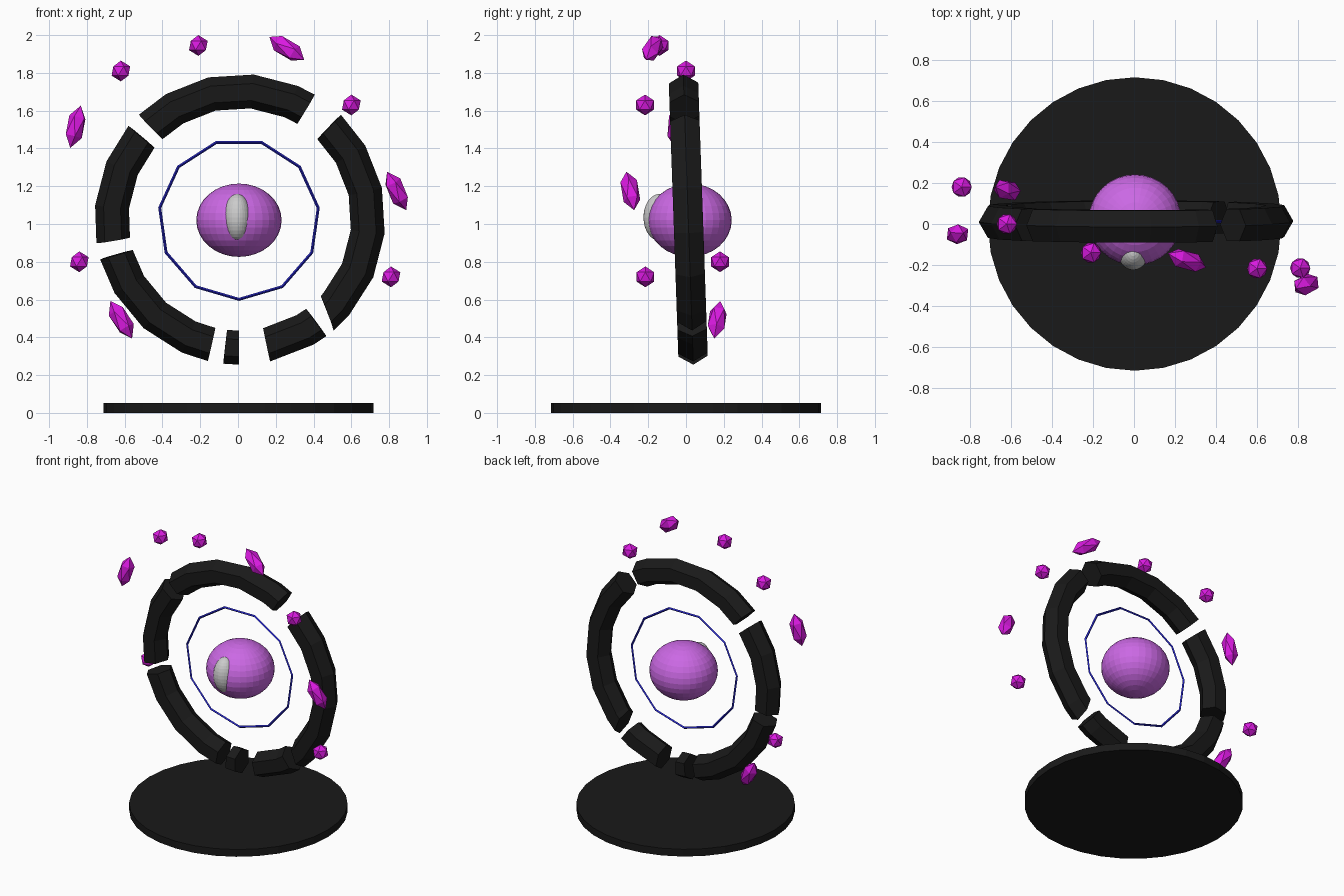
import bpy, bmesh, math
from mathutils import Vector, Matrix

if "Cube" in bpy.data.objects:
    bpy.data.objects.remove(bpy.data.objects["Cube"])


def mat(name, rgb):
    m = bpy.data.materials.new(name)
    m.diffuse_color = (*rgb, 1)
    m.use_nodes = True
    m.node_tree.nodes["Principled BSDF"].inputs["Base Color"].default_value = m.diffuse_color
    return m


black = mat("black", (0.01, 0.01, 0.01))
blue = mat("blue", (0.02, 0.02, 0.6))
purple = mat("purple", (0.6, 0.14, 0.78))
magenta = mat("magenta", (0.7, 0.01, 0.75))


def finish(name, bm, material=None):
    bmesh.ops.recalc_face_normals(bm, faces=bm.faces)
    me = bpy.data.meshes.new(name)
    bm.to_mesh(me)
    bm.free()
    ob = bpy.data.objects.new(name, me)
    bpy.context.collection.objects.link(ob)
    if material:
        me.materials.append(material)
    return ob


def tube(name, angles, R, r, sides, material, closed=False, skew=0):
    """Sweep a polygon section round the y axis through the given angles (degrees)."""
    bm = bmesh.new()
    rings = []
    for i, a in enumerate(angles):
        ring = []
        for k in range(sides):
            t = 2 * math.pi * k / sides
            s = skew * math.cos(t) if i == 0 else 0   # slanted first end
            q = math.radians(a + s)
            d = R + r * math.cos(t)
            ring.append(bm.verts.new((d * math.cos(q), r * math.sin(t), d * math.sin(q))))
        rings.append(ring)
    n = len(rings)
    for i in range(n if closed else n - 1):
        p, q = rings[i], rings[(i + 1) % n]
        for k in range(sides):
            j = (k + 1) % sides
            bm.faces.new((p[k], p[j], q[j], q[k]))
    if not closed:
        bm.faces.new(rings[0])
        bm.faces.new(rings[-1])
    ob = finish(name, bm, material)
    ob.location = (0.01, 0.012, 1.025)
    ob.rotation_euler.x = math.radians(2)
    return ob


def ellipsoid(name, loc, size, material=None):
    bm = bmesh.new()
    bmesh.ops.create_uvsphere(bm, u_segments=32, v_segments=16, radius=1)
    ob = finish(name, bm, material)
    ob.location, ob.scale = loc, size
    return ob


# Base disc
bm = bmesh.new()
bmesh.ops.create_cone(bm, cap_ends=True, segments=32, radius1=0.715, radius2=0.715,
                      depth=0.052, matrix=Matrix.Translation((0.003, 0, 0.026)))
finish("base_disc", bm, black)

# Broken outer ring: start angle, end angle, slant of the first end
pieces = [(59, 134, 0), (-46.7, 46, -3.2), (-78, -53.5, 0), (-96.6, -90.4, 0),
          (196, 257.3, 0), (140, 189.5, 0)]
for a0, a1, skew in pieces:
    mids = [12.5 + 18 * k for k in range(-8, 18)]
    angles = [a0] + [m for m in mids if a0 + 2 < m < a1 - 2] + [a1]
    tube("ring_piece", angles, 0.68, 0.09, 6, black, skew=skew)

# Thin inner ring
wire = tube("inner_ring", [-90 + 360 * k / 11 for k in range(11)], 0.424, 0.008, 4, blue, closed=True)
wire.location.x = 0.005
wire.rotation_euler.x = 0

# Central orb and slit pupil
ellipsoid("orb", (0.005, 0.02, 1.02), (0.226, 0.222, 0.194), purple)
ellipsoid("pupil", (-0.004, -0.14, 1.035), (0.074, 0.085, 0.124))

# Floating crystals: location, long direction (None for a round one)
crystals = [
    ((-0.62, 0.0, 1.81), None), ((-0.21, -0.14, 1.945), None),
    ((0.60, -0.217, 1.63), None), ((0.81, -0.215, 0.72), None),
    ((-0.84, 0.18, 0.80), None),
    ((0.258, -0.177, 1.93), (-0.19, 0.07, 0.125)),
    ((0.84, -0.295, 1.175), (-0.10, -0.04, 0.20)),
    ((-0.618, 0.165, 0.493), (-0.11, 0.03, 0.19)),
    ((-0.86, -0.05, 1.515), (0.05, 0.01, 0.20)),
]
for loc, direction in crystals:
    bm = bmesh.new()
    bmesh.ops.create_icosphere(bm, subdivisions=1, radius=0.055)
    ob = finish("crystal", bm, magenta)
    ob.location = loc
    if direction:
        ob.scale = (0.95, 0.95, 2.1)
        ob.rotation_mode = 'QUATERNION'
        ob.rotation_quaternion = Vector(direction).to_track_quat('Z', 'Y')
